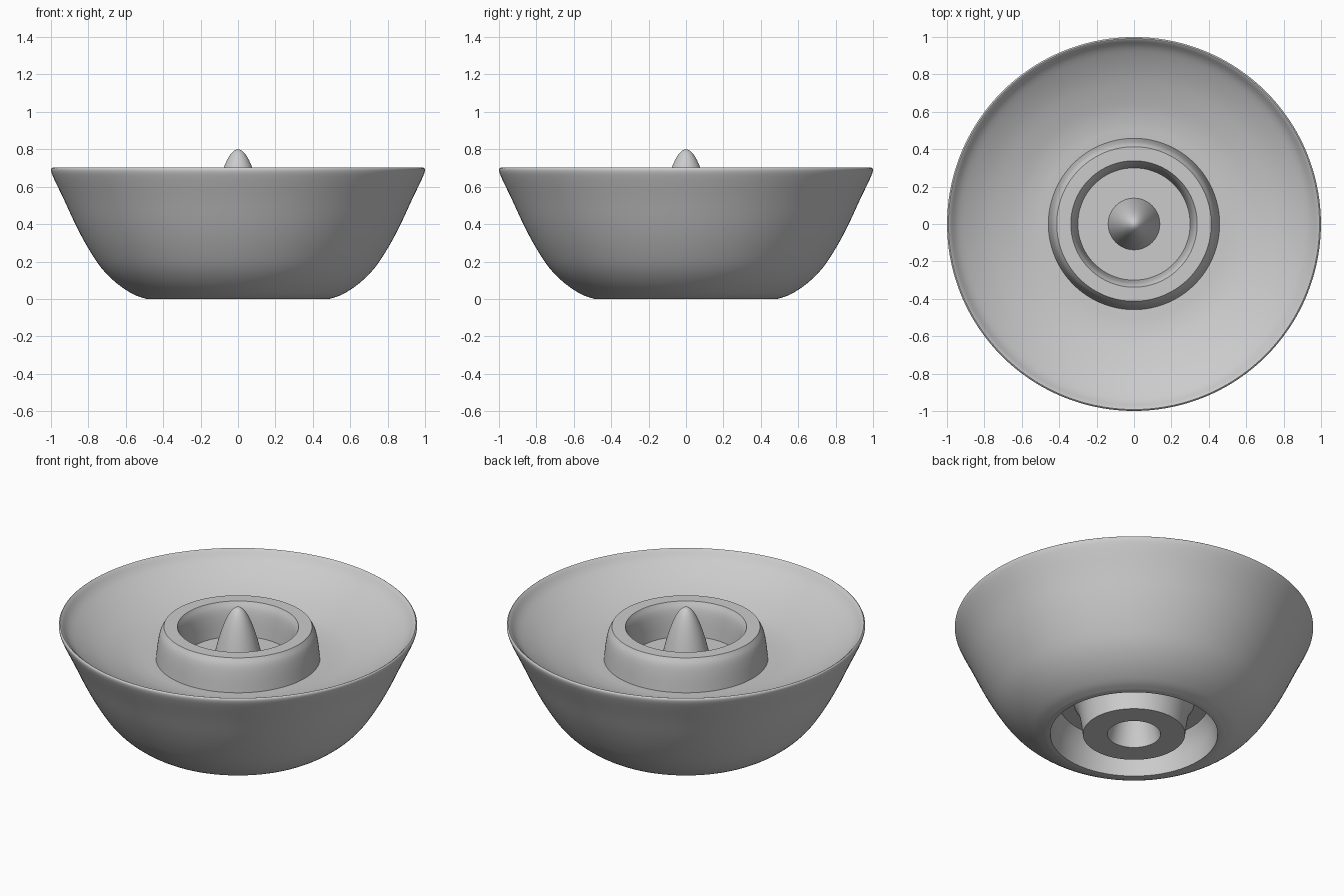
import bpy
import bmesh
from math import tau
from mathutils import Vector

cube = bpy.data.objects.get("Cube")
if cube:
    bpy.data.objects.remove(cube, do_unlink=True)


def smooth_path(points, steps=5):
    """Catmull-Rom curve through (radius, height) points."""
    p = [Vector(q) for q in points]
    p = [2 * p[0] - p[1]] + p + [2 * p[-1] - p[-2]]
    path = []
    for a, b, c, d in zip(p, p[1:], p[2:], p[3:]):
        for i in range(steps):
            t = i / steps
            path.append((2 * b + (c - a) * t + (2 * a - 5 * b + 4 * c - d) * t ** 2
                         + (3 * b - a - 3 * c + d) * t ** 3) / 2)
    return path + [p[-2]]


def spike(radius, base, height, steps=14):
    """Parabolic point, from its foot up to the axis."""
    return [Vector((radius * (1 - i / steps), base + height * (1 - (1 - i / steps) ** 2)))
            for i in range(steps + 1)]


def lathe(name, path, material, segments=144):
    bm = bmesh.new()
    verts = [bm.verts.new((r, 0, z)) for r, z in path]
    edges = [bm.edges.new(pair) for pair in zip(verts, verts[1:])]
    bmesh.ops.spin(bm, geom=verts + edges, cent=(0, 0, 0), axis=(0, 0, 1),
                   angle=tau, steps=segments)
    bmesh.ops.remove_doubles(bm, verts=bm.verts[:], dist=0.0002)
    bmesh.ops.recalc_face_normals(bm, faces=bm.faces[:])
    mesh = bpy.data.meshes.new(name)
    bm.to_mesh(mesh)
    bm.free()
    mesh.materials.append(material)
    obj = bpy.data.objects.new(name, mesh)
    bpy.context.collection.objects.link(obj)
    bpy.ops.object.select_all(action='DESELECT')
    obj.select_set(True)
    bpy.context.view_layer.objects.active = obj
    bpy.ops.object.shade_smooth_by_angle(angle=0.6)
    return obj


grey = bpy.data.materials.new("plain grey")
grey.use_nodes = True
grey.diffuse_color = (0.6, 0.6, 0.6, 1)
grey.node_tree.nodes["Principled BSDF"].inputs["Base Color"].default_value = grey.diffuse_color

# Hollow under the central spike, then the flat foot of the core
path = spike(0.148, 0, 0.32)[::-1]

# Ring-shaped groove underneath, matching the raised ring above
path += smooth_path([(0.285, 0), (0.298, 0.10), (0.312, 0.155), (0.335, 0.20)])
path += smooth_path([(0.418, 0.20), (0.438, 0.155), (0.453, 0.10), (0.467, 0)])

# Outer wall, rounded rim and dished inside
path += smooth_path([(0.49, 0), (0.56, 0.025), (0.65, 0.085), (0.73, 0.165),
                     (0.80, 0.27), (0.865, 0.39), (0.93, 0.53), (0.985, 0.645),
                     (0.999, 0.685), (0.994, 0.70), (0.982, 0.695), (0.93, 0.643),
                     (0.80, 0.57), (0.65, 0.515), (0.55, 0.493), (0.458, 0.486)])

# Raised ring
path += smooth_path([(0.458, 0.486), (0.447, 0.58), (0.434, 0.64), (0.413, 0.68)])
path += smooth_path([(0.338, 0.68), (0.320, 0.64), (0.309, 0.58), (0.30, 0.48)])

# Ring floor and central spike
path += spike(0.138, 0.48, 0.32)

lathe("stacking_bowl", path, grey)
